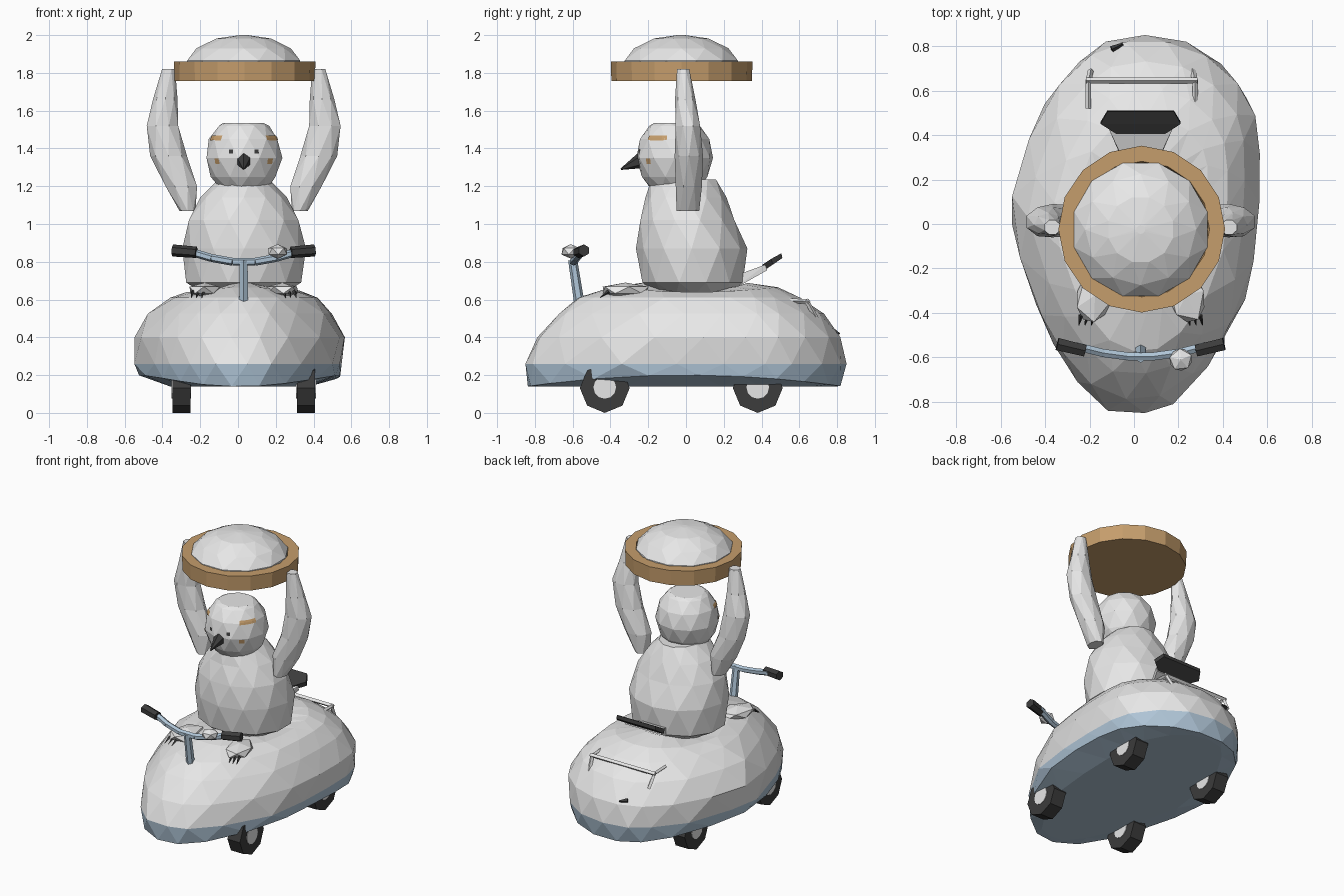
import bpy, bmesh, math
from mathutils import Vector
from mathutils.bvhtree import BVHTree

if "Cube" in bpy.data.objects:
    bpy.data.objects.remove(bpy.data.objects["Cube"], do_unlink=True)

MID = 0.03  # centre line of the rider


def material(name, rgb):
    m = bpy.data.materials.new(name)
    m.use_nodes = True
    m.diffuse_color = (*rgb, 1)
    m.node_tree.nodes["Principled BSDF"].inputs["Base Color"].default_value = (*rgb, 1)
    return m


WHITE = material("white", (0.8, 0.8, 0.8))
TAN = material("tan", (0.56, 0.34, 0.15))
BLUE = material("pale blue", (0.43, 0.56, 0.68))
DARK = material("charcoal", (0.045, 0.045, 0.045))


def finish(name, bm, *mats):
    bmesh.ops.recalc_face_normals(bm, faces=bm.faces[:])
    me = bpy.data.meshes.new(name)
    bm.to_mesh(me)
    bm.free()
    for m in mats:
        me.materials.append(m)
    ob = bpy.data.objects.new(name, me)
    bpy.context.collection.objects.link(ob)
    return ob


def oval(x0, x1, y0, y1, z, n, step=0.0):
    pts = []
    for i in range(n):
        a = 2 * math.pi * (i + step) / n
        pts.append(Vector(((x0 + x1) / 2 + (x1 - x0) / 2 * math.cos(a),
                           (y0 + y1) / 2 + (y1 - y0) / 2 * math.sin(a), z)))
    return pts


def loft(rings, stagger=True):
    """Skin rings; staggered rings give triangular facets."""
    bm = bmesh.new()
    rows = [[bm.verts.new(p) for p in r] for r in rings]
    n = len(rows[0])
    for k, (a, b) in enumerate(zip(rows, rows[1:])):
        for i in range(n):
            j = (i + 1) % n
            if not stagger:
                bm.faces.new((a[i], a[j], b[j], b[i]))
            elif k % 2 == 0:
                bm.faces.new((a[i], a[j], b[i]))
                bm.faces.new((a[j], b[j], b[i]))
            else:
                bm.faces.new((a[i], b[j], b[i]))
                bm.faces.new((a[i], a[j], b[j]))
    bm.faces.new(rows[0])
    bm.faces.new(rows[-1])
    return bm


def rings_of(sections, n):
    return [oval(*s, n, step=0.5 * (k % 2)) for k, s in enumerate(sections)]


def round_rings(sections, cx, cy, n, half=True):
    return [oval(cx - r, cx + r, cy - r, cy + r, z, n, step=0.5 * (k % 2) if half else 0)
            for k, (r, z) in enumerate(sections)]


def hull(name, pts, mat):
    bm = bmesh.new()
    for p in pts:
        bm.verts.new(p)
    bmesh.ops.convex_hull(bm, input=bm.verts[:])
    return finish(name, bm, mat)


def solid(name, a, b, r1, r2, n, mat):
    """Cone or cylinder from a to b."""
    a, b = Vector(a), Vector(b)
    bm = bmesh.new()
    bmesh.ops.create_cone(bm, cap_ends=True, segments=n, radius1=r1, radius2=r2, depth=(b - a).length)
    bm.transform((b - a).to_track_quat('Z', 'Y').to_matrix().to_4x4())
    bmesh.ops.translate(bm, verts=bm.verts[:], vec=(a + b) / 2)
    return finish(name, bm, mat)


def blob(name, centre, size, turn, mat):
    bm = bmesh.new()
    bmesh.ops.create_icosphere(bm, subdivisions=1, radius=1)
    bmesh.ops.scale(bm, verts=bm.verts[:], vec=size)
    c, s = math.cos(turn), math.sin(turn)
    for v in bm.verts:
        v.co = Vector((v.co.x * c - v.co.y * s, v.co.x * s + v.co.y * c, v.co.z)) + Vector(centre)
    return finish(name, bm, mat)


# Scooter shell: one lopsided plan outline, scaled at each height
PLAN = [(0.55, -0.05), (0.56, 0.2), (0.555, 0.42), (0.52, 0.56), (0.4, 0.72), (0.24, 0.82), (0.05, 0.85),
        (-0.13, 0.82), (-0.25, 0.73), (-0.41, 0.54), (-0.52, 0.22), (-0.56, 0), (-0.45, -0.36), (-0.37, -0.54),
        (-0.26, -0.71), (-0.12, -0.84), (0.05, -0.85), (0.18, -0.81), (0.34, -0.64), (0.51, -0.34)]


def plan_ring(sx, sy, cx, cy, z, droop, half):
    ring = []
    for i, p in enumerate(PLAN):
        q = PLAN[(i + 1) % len(PLAN)] if half else p
        x, y = (p[0] + q[0]) / 2, (p[1] + q[1]) / 2
        ring.append(Vector((cx + sx * x, cy + sy * y, z - droop * (y / 0.85) ** 2)))
    return ring


# Scale x, scale y, centre x, centre y, height, droop of both ends
sections = [(0.66, 0.93, 0.01, 0, 0.14, 0), (0.97, 0.985, 0, -0.005, 0.2, 0.06), (0.98, 1, 0, 0, 0.26, 0),
            (1.015, 0.955, 0, 0.02, 0.4, 0), (0.87, 0.825, 0.01, 0.03, 0.525, 0),
            (0.71, 0.7, 0.025, 0.02, 0.61, 0), (0.54, 0.52, 0.03, 0.045, 0.64, -0.025),
            (0.35, 0.33, 0.025, 0.05, 0.635, -0.055)]
bm = loft([plan_ring(*s, k % 2) for k, s in enumerate(sections)])
for f in bm.faces:
    f.material_index = int(max(v.co.z for v in f.verts) < 0.27)
finish("scooter_shell", bm, WHITE, BLUE)

# Wheels
for side in (-1, 1):
    for label, y in (("front", -0.43), ("rear", 0.38)):
        x = MID + side * 0.33
        tag = f"{label}_{'left' if side > 0 else 'right'}"
        solid(tag + "_tyre", (x - 0.048, y, 0.132), (x + 0.048, y, 0.132), 0.132, 0.132, 8, DARK)
        solid(tag + "_hub", (x - 0.052, y, 0.135), (x + 0.052, y, 0.135), 0.06, 0.06, 12, WHITE)

# Bird body and head
finish("body", loft(rings_of([(-0.17, 0.23, -0.15, 0.24, 0.625), (-0.285, 0.345, -0.24, 0.31, 0.69),
                              (-0.295, 0.36, -0.265, 0.325, 0.87), (-0.27, 0.33, -0.25, 0.265, 1.02),
                              (-0.2, 0.26, -0.215, 0.215, 1.14), (-0.11, 0.17, -0.19, 0.165, 1.235)], 12)), WHITE)
HEAD = Vector((MID, -0.06, 1.36))
head = finish("head", loft(round_rings([(0.13, 1.19), (0.175, 1.25), (0.205, 1.35), (0.185, 1.45),
                                        (0.135, 1.52), (0.11, 1.535)], MID, HEAD.y, 11)), WHITE)
tree = BVHTree.FromPolygons([v.co for v in head.data.vertices], [p.vertices[:] for p in head.data.polygons])


def face_mark(name, az, el, width, height, mat):
    """Thin patch laid on the head; angles in degrees from straight ahead."""
    bm = bmesh.new()
    rows = []
    for j in range(3):
        row = []
        for i in range(5):
            a = math.radians(az + width * (i / 4 - 0.5))
            e = math.radians(el + height * (j / 2 - 0.5))
            d = Vector((math.sin(a) * math.cos(e), -math.cos(a) * math.cos(e), math.sin(e)))
            row.append(bm.verts.new(tree.ray_cast(HEAD, d)[0] + d * 0.004))
        rows.append(row)
    for r, t in zip(rows, rows[1:]):
        for i in range(4):
            bm.faces.new((r[i], r[i + 1], t[i + 1], t[i]))
    finish(name, bm, mat)


solid("beak", (MID, -0.24, 1.335), (MID, -0.345, 1.29), 0.042, 0.004, 6, DARK)

# Flipper sections: inner x, outer x, back and front y, height
flipper = [(0.285, 0.37, -0.05, 0.07, 1.07), (0.27, 0.45, -0.06, 0.09, 1.2),
           (0.33, 0.525, -0.06, 0.09, 1.36), (0.37, 0.55, -0.06, 0.08, 1.52),
           (0.38, 0.51, -0.058, 0.05, 1.66), (0.39, 0.465, -0.05, 0.02, 1.82)]
for side in (-1, 1):
    tag = "left" if side > 0 else "right"
    rings = rings_of(flipper, 8)
    if side < 0:
        for r in rings:
            for p in r:
                p.x = 2 * MID - p.x
    finish(tag + "_flipper", loft(rings), WHITE)
    face_mark(tag + "_brow", side * 59, 28, 36, 8, TAN)
    face_mark(tag + "_cheek", side * 45, -8, 10, 8, TAN)
    face_mark(tag + "_eye", side * 20, 7, 7, 6, DARK)
    # Feet with claws
    blob(tag + "_foot", (MID + side * 0.205, -0.32, 0.65), (0.09, 0.14, 0.04), side * 0.25, WHITE)
    for k in (-1, 0, 1):
        x = MID + side * 0.24 + k * 0.028
        solid(tag + "_claw", (x, -0.41, 0.643), (x + side * 0.01, -0.455, 0.61), 0.011, 0.002, 4, DARK)

# Tail
hull("tail_base", [(MID + s * w, y, z) for s in (-1, 1) for w, y, z in
                   ((0.07, 0.26, 0.66), (0.07, 0.27, 0.73), (0.14, 0.43, 0.755), (0.14, 0.42, 0.785))], WHITE)
hull("tail_tip", [(MID + s * w, y, z) for s in (-1, 1) for w, y, z in
                  ((0.11, 0.405, 0.785), (0.11, 0.415, 0.755), (0.18, 0.46, 0.785), (0.18, 0.45, 0.815),
                   (0.15, 0.51, 0.82), (0.15, 0.505, 0.845))], DARK)

# Round tray with dome held overhead
finish("tray", loft(round_rings([(0.372, 1.757), (0.375, 1.86), (0.305, 1.86), (0.295, 1.83)],
                                0.035, -0.023, 16, False), False), TAN)
finish("dome", loft(round_rings([(0.3, 1.82), (0.31, 1.865), (0.25, 1.93), (0.15, 1.982), (0.02, 2.0)],
                                MID, -0.025, 12)), WHITE)

# Handlebar, column, grips and bell
solid("steering_column", (MID, -0.56, 0.55), (MID, -0.6, 0.81), 0.028, 0.024, 6, BLUE)
bar = [(x * s + MID, y, z) for s, x, y, z in
       ((-1, 0.29, -0.55, 0.855), (-1, 0.17, -0.58, 0.82), (-1, 0.06, -0.595, 0.8),
        (1, 0.06, -0.595, 0.8), (1, 0.17, -0.58, 0.82), (1, 0.29, -0.55, 0.855))]
for a, b in zip(bar, bar[1:]):
    solid("handlebar", a, b, 0.021, 0.021, 6, BLUE)
for s in (-1, 1):
    solid("grip", (MID + s * 0.25, -0.57, 0.85), (MID + s * 0.375, -0.54, 0.86), 0.03, 0.032, 6, DARK)
blob("bell", (0.21, -0.61, 0.855), (0.058, 0.055, 0.038), 0.4, WHITE)

# Rear rack and tail light
for s in (-1, 1):
    x = 0.035 + s * 0.24
    solid("rack_side", (x, 0.52, 0.595), (x, 0.65, 0.59), 0.012, 0.012, 4, WHITE)
    solid("rack_leg", (x, 0.64, 0.59), (x - s * 0.01, 0.69, 0.5), 0.013, 0.013, 4, WHITE)
solid("rack_bar", (-0.215, 0.645, 0.592), (0.285, 0.645, 0.592), 0.014, 0.014, 4, WHITE)
solid("tail_light", (-0.1, 0.785, 0.43), (-0.05, 0.81, 0.42), 0.016, 0.006, 4, DARK)
